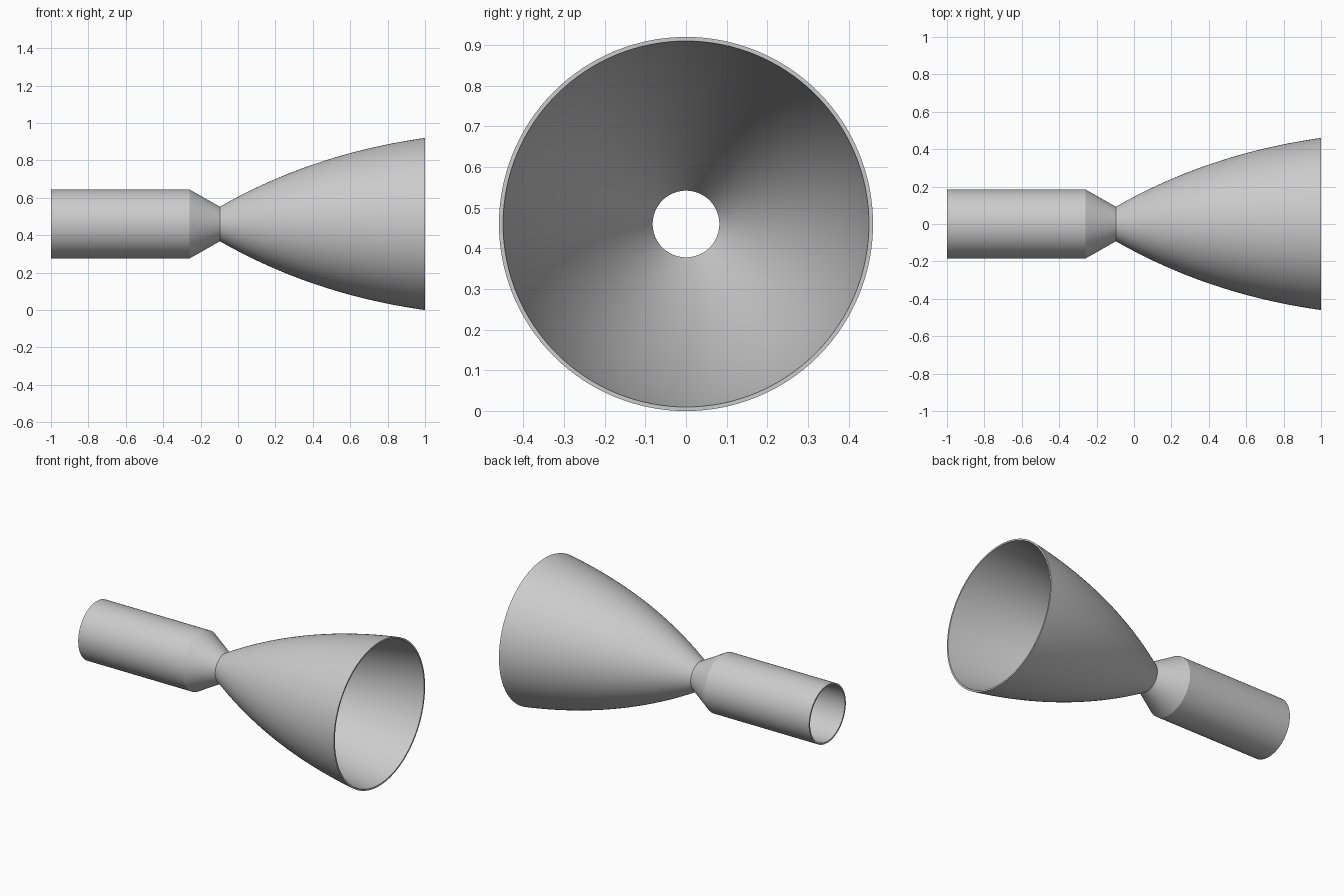
import bpy, bmesh, math

cube = bpy.data.objects.get("Cube")
if cube:
    bpy.data.objects.remove(cube, do_unlink=True)

SEGMENTS = 128
WALL = 0.01
EXIT_R = 0.46

metal = bpy.data.materials.new("plain grey metal")
metal.use_nodes = True
grey = (0.6, 0.6, 0.6, 1)
metal.diffuse_color = grey
metal.node_tree.nodes["Principled BSDF"].inputs["Base Color"].default_value = grey


def bell_curve(start, control, end, steps=40):
    """Quadratic curve from the throat to the exit lip."""
    points = []
    for i in range(steps + 1):
        t = i / steps
        points.append(tuple((1 - t) ** 2 * a + 2 * t * (1 - t) * b + t * t * c
                            for a, b, c in zip(start, control, end)))
    return points


def lathe(name, profile):
    """Spin a closed (x, radius) outline around the long axis."""
    bm = bmesh.new()
    rings = []
    for i in range(SEGMENTS):
        a = math.tau * i / SEGMENTS
        rings.append([bm.verts.new((x, r * math.cos(a), r * math.sin(a) + EXIT_R))
                      for x, r in profile])
    n = len(profile)
    for i in range(SEGMENTS):
        here, after = rings[i], rings[(i + 1) % SEGMENTS]
        for j in range(n):
            k = (j + 1) % n
            bm.faces.new((here[j], here[k], after[k], after[j]))
    bmesh.ops.recalc_face_normals(bm, faces=bm.faces)
    mesh = bpy.data.meshes.new(name)
    bm.to_mesh(mesh)
    bm.free()
    mesh.materials.append(metal)
    obj = bpy.data.objects.new(name, mesh)
    bpy.context.collection.objects.link(obj)
    bpy.ops.object.select_all(action='DESELECT')
    obj.select_set(True)
    bpy.context.view_layer.objects.active = obj
    bpy.ops.object.shade_smooth_by_angle(angle=math.radians(20))
    return obj


# Chamber tube, converging cone, then the flared bell
throat = (-0.097, 0.092)
outer = [(-1, 0.185), (-0.26, 0.185)]
outer += bell_curve(throat, (0.395, 0.375), (1, EXIT_R))

# Thin open-ended shell: the outline returns along the inside
inner = [(x, r - WALL) for x, r in reversed(outer)]
lathe("thrust_nozzle", outer + inner)
